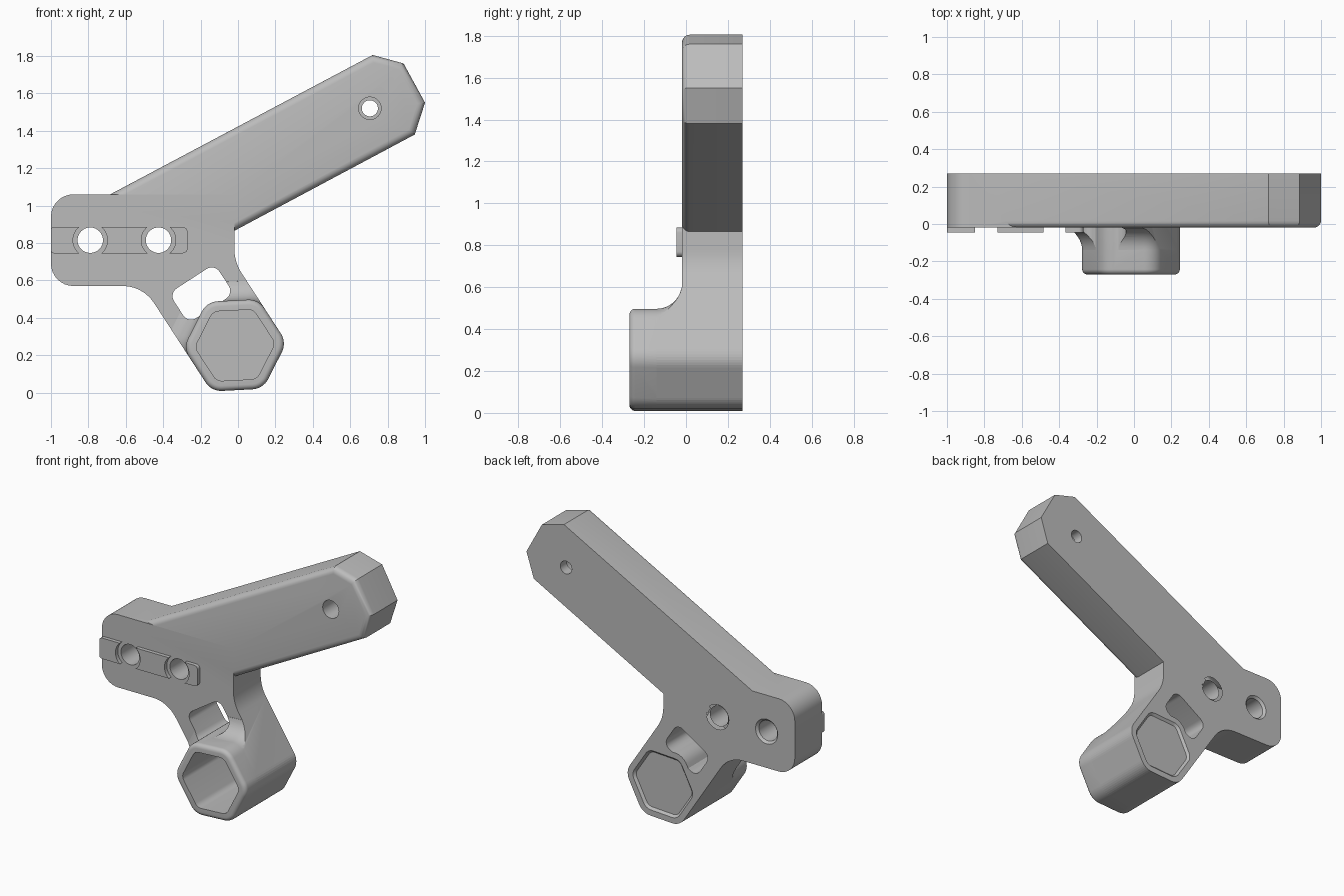
import bpy, bmesh
from math import sin, cos, pi, radians, tau
from mathutils import Vector

if "Cube" in bpy.data.objects:
    bpy.data.objects.remove(bpy.data.objects["Cube"])

grey = bpy.data.materials.new("plain_grey")
grey.use_nodes = True
grey.diffuse_color = (0.5, 0.5, 0.5, 1)
grey.node_tree.nodes["Principled BSDF"].inputs["Base Color"].default_value = (0.5, 0.5, 0.5, 1)

FRONT, BACK, TUBE_FRONT = -0.02, 0.27, -0.27


def rounded(corners, n=8):
    """Outline in x, z from (x, z, radius) corners, with arcs at the corners."""
    out = []
    for i, (x, z, r) in enumerate(corners):
        p = Vector((x, z))
        if r == 0:
            out.append(p)
            continue
        a = (Vector(corners[i - 1][:2]) - p).normalized()
        b = (Vector(corners[(i + 1) % len(corners)][:2]) - p).normalized()
        half = a.angle(b) / 2
        mid = p + (a + b).normalized() * (r / sin(half))
        s = (p + a * (r * cos(half) / sin(half))) - mid
        e = (p + b * (r * cos(half) / sin(half))) - mid
        turn = s.angle_signed(e)
        for k in range(n + 1):
            t = -turn * k / n
            out.append(mid + Vector((s.x * cos(t) - s.y * sin(t), s.x * sin(t) + s.y * cos(t))))
    return out


def circle(x, z, r, n=40):
    return [Vector((x + r * cos(tau * k / n), z + r * sin(tau * k / n))) for k in range(n)]


def loft(name, rings, front_bevel=0):
    """Solid through a list of (y, outline) rings."""
    bm = bmesh.new()
    loops = [[bm.verts.new((p.x, y, p.y)) for p in pts] for y, pts in rings]
    count = len(loops[0])
    for a, b in zip(loops, loops[1:]):
        for i in range(count):
            j = (i + 1) % count
            bm.faces.new((a[i], a[j], b[j], b[i]))
    bm.faces.new(loops[0])
    bm.faces.new(loops[-1])
    bmesh.ops.recalc_face_normals(bm, faces=bm.faces)
    if front_bevel:
        edge = [e for e in bm.edges if all(v in loops[0] for v in e.verts)]
        bmesh.ops.bevel(bm, geom=edge, offset=front_bevel, segments=5, profile=0.5, affect='EDGES')
    mesh = bpy.data.meshes.new(name)
    bm.to_mesh(mesh)
    bm.free()
    mesh.materials.append(grey)
    ob = bpy.data.objects.new(name, mesh)
    bpy.context.collection.objects.link(ob)
    return ob


def prism(name, pts, y0, y1, bevel=0):
    return loft(name, [(y0, pts), (y1, pts)], bevel)


def combine(target, other, op):
    mod = target.modifiers.new(op, 'BOOLEAN')
    mod.operation, mod.solver, mod.object = op, 'EXACT', other
    bpy.context.view_layer.objects.active = target
    bpy.ops.object.modifier_apply(modifier=mod.name)
    bpy.data.objects.remove(other)


# Hexagonal socket frame: u runs across the neck, v runs up along it
centre = Vector((-0.016, 0.253))
u = Vector((cos(radians(33)), sin(radians(33))))
v = Vector((-u.y, u.x))
R = 0.277


def hex_point(deg, radius=R):
    return centre + Vector((cos(radians(deg)), sin(radians(deg)))) * radius


def hexagon(grow=0, radius=R, corner=0.1):
    size = radius + grow / cos(pi / 6)
    return rounded([(*hex_point(d, size), corner + grow) for d in range(3, 363, 60)])


# Plate outline: mounting block with a neck tangent to the socket
left, right = hex_point(183), hex_point(63)
neck_left = left + v * ((0.57 - left.y) / v.y)
neck_right = right + v * ((-0.02 - right.x) / v.x)
outline = rounded([
    (-1, 1.06, 0.12), (-1, 0.57, 0.12), (*neck_left, 0.2),
    (*hex_point(243), 0.1), (*hex_point(303), 0.1), (*hex_point(3), 0.1),
    (*neck_right, 0.25), (-0.02, 1.06, 0)])

# Slab with a concave fillet rising to the socket, trimmed to the outline
slab = [Vector(p) for p in ((-2, -1), (2, -1), (2, 3), (-2, 3))]
core = prism("core", slab, FRONT, 0.4)
rings = [(FRONT - 0.12 + 0.12 * sin(t), hexagon(0.12 * (1 - cos(t))))
         for t in [pi / 2 * k / 10 for k in range(10)]]
rings.append((0.1, hexagon(0.12)))
combine(core, loft("fillet", rings), 'UNION')
bracket = prism("bracket", outline, TUBE_FRONT - 0.1, BACK)
combine(bracket, core, 'INTERSECT')

# Neck window
window = []
for a, b in ((-0.145, 0.235), (0.145, 0.235), (0.145, 0.425), (-0.145, 0.425)):
    window.append((*(centre + u * a + v * b), 0.05))
combine(bracket, prism("window", rounded(window), -0.5, 0.5), 'DIFFERENCE')

# Socket tube with rounded front rim
combine(bracket, prism("tube", hexagon(), TUBE_FRONT, BACK, 0.028), 'UNION')

# Long arm with rounded front edges
arm = [Vector(p) for p in ((-0.8, 0.998), (-0.4, 0.662), (0.945, 1.38), (1.0, 1.55),
                           (0.885, 1.76), (0.72, 1.805))]
combine(bracket, prism("arm", arm, FRONT, BACK, 0.038), 'UNION')

# Bore, bolt holes and their rims
HOLES, HOLE_Z = (-0.79, -0.425), 0.815
cuts = [prism("bore", hexagon(0, 0.215, 0.05), -0.5, 0.5),
        loft("bore_rim", [(BACK - 0.015, hexagon(0, 0.215, 0.05)),
                          (BACK + 0.015, hexagon(0.03, 0.215, 0.05))]),
        prism("arm_hole", circle(0.705, 1.52, 0.043), -0.5, 0.5),
        prism("arm_counterbore", circle(0.705, 1.52, 0.06), -0.5, 0.2)]
for x in HOLES:
    cuts.append(prism("bolt_hole", circle(x, HOLE_Z, 0.068), -0.5, 0.5))
    cuts.append(loft("bolt_rim", [(BACK - 0.015, circle(x, HOLE_Z, 0.068)),
                                  (BACK + 0.015, circle(x, HOLE_Z, 0.098))]))
for cut in cuts:
    combine(bracket, cut, 'DIFFERENCE')

# Raised locating pads, scooped around the bolt holes
pads = prism("locating_pads", rounded([(-1, 0.745, 0.015), (-0.27, 0.745, 0.025),
                                       (-0.27, 0.885, 0.025), (-1, 0.885, 0.015)]), -0.045, -0.01)
for x in HOLES:
    combine(pads, prism("scoop", circle(x, HOLE_Z, 0.092), -0.5, 0.5), 'DIFFERENCE')

bpy.ops.object.select_all(action='DESELECT')
for ob in (bracket, pads):
    ob.select_set(True)
bpy.context.view_layer.objects.active = bracket
bpy.ops.object.shade_smooth_by_angle(angle=radians(30))
